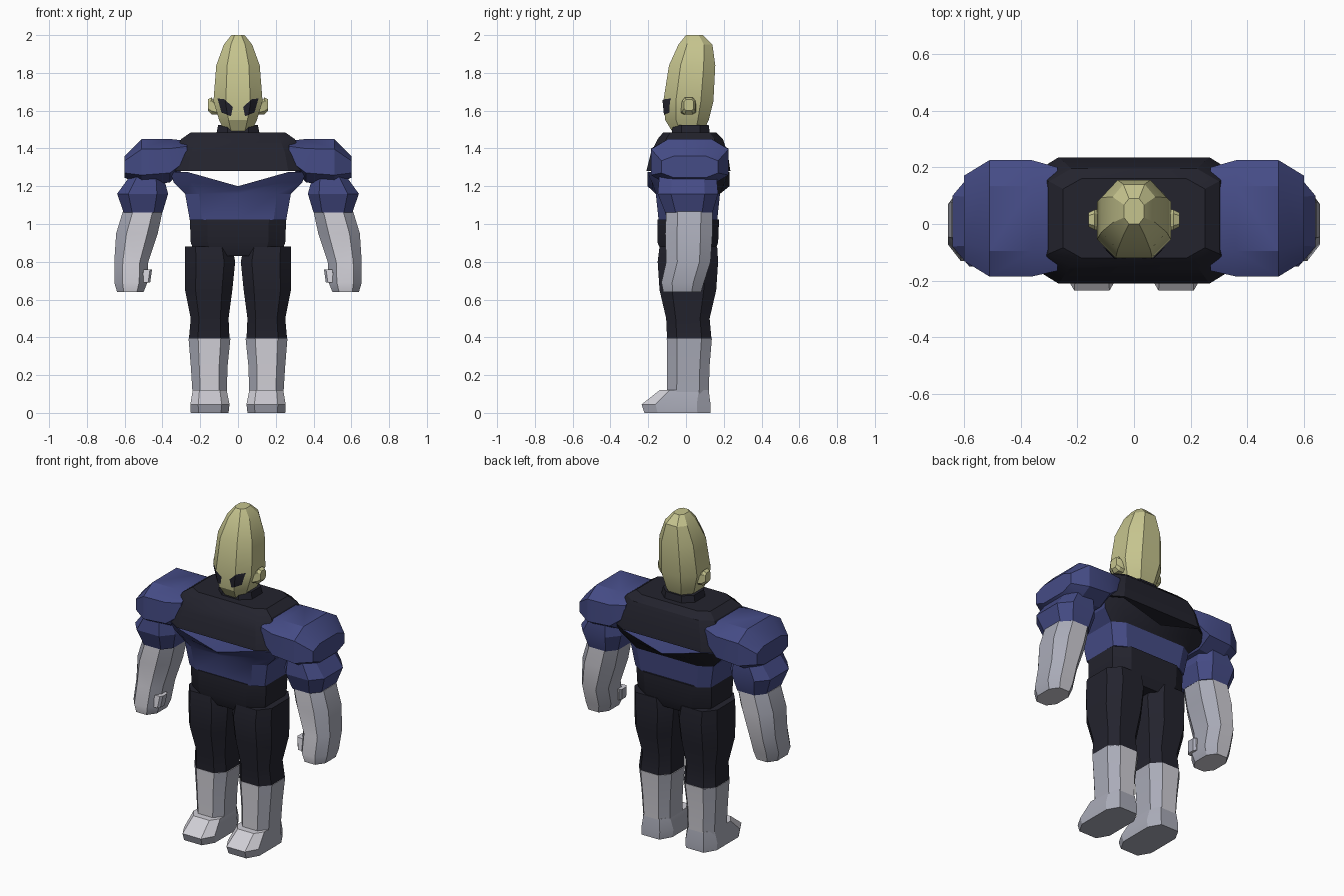
import bpy, bmesh, math
from mathutils import Vector

if "Cube" in bpy.data.objects:
    bpy.data.objects.remove(bpy.data.objects["Cube"], do_unlink=True)


def material(name, rgb):
    m = bpy.data.materials.new(name)
    m.use_nodes = True
    m.diffuse_color = (*rgb, 1)
    bsdf = next(n for n in m.node_tree.nodes if n.type == 'BSDF_PRINCIPLED')
    bsdf.inputs["Base Color"].default_value = (*rgb, 1)
    return m


SKIN = material("pale_yellow", (0.56, 0.55, 0.27))
BLUE = material("navy_blue", (0.06, 0.072, 0.24))
BLACK = material("soft_black", (0.017, 0.017, 0.027))
WHITE = material("pale_grey", (0.63, 0.62, 0.67))
GREY = material("lavender_grey", (0.40, 0.41, 0.48))


def loft_mesh(sections, axis='z', chamfer=0.25):
    """Eight-sided loft; each section is (level, a0, a1, b0, b1)."""
    bm = bmesh.new()
    rings = []
    for t, a0, a1, b0, b1 in sections:
        ca, cb = (a1 - a0) * chamfer, (b1 - b0) * chamfer
        outline = [(a0 + ca, b0), (a1 - ca, b0), (a1, b0 + cb), (a1, b1 - cb),
                   (a1 - ca, b1), (a0 + ca, b1), (a0, b1 - cb), (a0, b0 + cb)]
        rings.append([bm.verts.new((a, b, t) if axis == 'z' else (t, a, b))
                      for a, b in outline])
    for low, high in zip(rings, rings[1:]):
        for i in range(8):
            j = (i + 1) % 8
            bm.faces.new((low[i], low[j], high[j], high[i]))
    bm.faces.new(rings[0][::-1])
    bm.faces.new(rings[-1])
    bmesh.ops.recalc_face_normals(bm, faces=bm.faces)
    return bm


def finish(name, bm, mats, rule=None, side=1):
    if side < 0:
        bmesh.ops.scale(bm, vec=(-1, 1, 1), verts=bm.verts)
        bmesh.ops.reverse_faces(bm, faces=bm.faces)
    bm.normal_update()
    if rule:
        for f in bm.faces:
            f.material_index = int(rule(f))
    me = bpy.data.meshes.new(name)
    bm.to_mesh(me)
    bm.free()
    for m in mats:
        me.materials.append(m)
    ob = bpy.data.objects.new(name, me)
    bpy.context.collection.objects.link(ob)
    bpy.ops.object.select_all(action='DESELECT')
    ob.select_set(True)
    bpy.context.view_layer.objects.active = ob
    bpy.ops.object.shade_smooth_by_angle(angle=math.radians(25))
    return ob


def sideways(f):
    return abs(f.normal.x) > 0.5


# Head
HEAD = [(1.485, -0.07, 0.07, -0.07, 0.09), (1.55, -0.10, 0.10, -0.11, 0.12),
        (1.65, -0.13, 0.13, -0.12, 0.145), (1.84, -0.115, 0.115, -0.09, 0.155),
        (1.95, -0.075, 0.075, -0.04, 0.14), (2.0, -0.035, 0.035, 0.0, 0.09)]
finish("head", loft_mesh(HEAD), [SKIN])

# Slanted eyes, trimmed from the head surface and lifted slightly
EYE = [(0.035, 1.57), (0.085, 1.59), (0.107, 1.665), (0.07, 1.66), (0.025, 1.62)]
for side, label in ((1, "left"), (-1, "right")):
    bm = loft_mesh(HEAD)
    cuts = [(Vector((0, 0, 0)), Vector((0, 1, 0)))]
    for (x0, z0), (x1, z1) in zip(EYE, EYE[1:] + EYE[:1]):
        cuts.append((Vector((x0, 0, z0)), Vector((z1 - z0, 0, x0 - x1))))
    for co, no in cuts:
        bmesh.ops.bisect_plane(bm, geom=bm.verts[:] + bm.edges[:] + bm.faces[:],
                               plane_co=co, plane_no=no, clear_outer=True)
    bmesh.ops.translate(bm, vec=(0.002, -0.004, 0), verts=bm.verts)
    finish(label + "_eye", bm, [BLACK], side=side)

# Neck, chest and waist
finish("neck", loft_mesh([(1.45, -0.12, 0.12, -0.08, 0.13),
                          (1.525, -0.105, 0.105, -0.07, 0.12)]), [BLACK])
finish("chest", loft_mesh([(1.28, -0.36, 0.36, -0.21, 0.235),
                           (1.38, -0.335, 0.335, -0.185, 0.22),
                           (1.45, -0.30, 0.30, -0.15, 0.195),
                           (1.485, -0.25, 0.25, -0.12, 0.16)], chamfer=0.13), [BLACK])
finish("waist", loft_mesh([(0.83, -0.22, 0.22, -0.12, 0.14),
                           (0.90, -0.25, 0.25, -0.15, 0.17),
                           (1.025, -0.255, 0.255, -0.15, 0.175)], chamfer=0.18), [BLACK])

# Abdomen, its top rim dipping in the middle to leave a gap under the chest
bm = loft_mesh([(1.02, -0.255, 0.255, -0.145, 0.165), (1.16, -0.28, 0.28, -0.16, 0.18),
                (1.22, -0.34, 0.34, -0.18, 0.205), (1.275, -0.36, 0.36, -0.205, 0.23)],
               chamfer=0.13)
bmesh.ops.bisect_plane(bm, geom=bm.verts[:] + bm.edges[:] + bm.faces[:],
                       plane_co=(0, 0, 0), plane_no=(1, 0, 0))
for v in bm.verts:
    if abs(v.co.x) < 0.001:
        if v.co.z > 1.25:
            v.co.z = 1.20
        elif v.co.z > 1.2:
            v.co.z = 1.18
finish("abdomen", bm, [BLUE, BLACK],
       lambda f: f.normal.y > 0.2 and f.calc_center_median().z > 1.17)

# Paired parts: (name, sections, axis, chamfer, materials, colour rule)
PAIRS = [
    ("ear", [(0.10, -0.03, 0.055, 1.58, 1.62), (0.14, -0.02, 0.05, 1.58, 1.67),
             (0.16, -0.01, 0.04, 1.60, 1.66)], 'x', 0.2, [SKIN], None),
    ("shoulder", [(0.27, -0.165, 0.20, 1.31, 1.44), (0.36, -0.185, 0.225, 1.22, 1.45),
                  (0.51, -0.185, 0.225, 1.205, 1.45), (0.60, -0.13, 0.17, 1.245, 1.36)],
     'x', 0.22, [BLUE], None),
    ("upper_arm", [(1.06, 0.40, 0.605, -0.11, 0.14), (1.16, 0.37, 0.64, -0.15, 0.17),
                   (1.27, 0.40, 0.56, -0.14, 0.16)], 'z', 0.22, [BLUE], None),
    ("glove", [(0.64, 0.50, 0.64, -0.12, 0.08), (0.69, 0.48, 0.655, -0.13, 0.095),
               (0.80, 0.475, 0.655, -0.105, 0.13), (0.95, 0.425, 0.645, -0.11, 0.14),
               (1.065, 0.40, 0.61, -0.105, 0.14)], 'z', 0.25, [WHITE, GREY], sideways),
    ("thumb", [(0.69, 0.465, 0.52, -0.10, -0.03), (0.76, 0.455, 0.51, -0.09, -0.02)],
     'z', 0.2, [WHITE, GREY], sideways),
    ("thigh", [(0.39, 0.045, 0.26, -0.10, 0.135), (0.50, 0.05, 0.25, -0.105, 0.125),
               (0.65, 0.03, 0.28, -0.14, 0.16), (0.80, 0.015, 0.28, -0.15, 0.17),
               (0.88, 0.03, 0.28, -0.14, 0.165)], 'z', 0.22, [BLACK], None),
    ("boot", [(0.09, 0.06, 0.24, -0.10, 0.12), (0.25, 0.055, 0.25, -0.10, 0.125),
              (0.395, 0.04, 0.262, -0.102, 0.137)], 'z', 0.23, [WHITE, GREY], sideways),
    ("foot", [(0.0, 0.05, 0.25, -0.22, 0.13), (0.045, 0.045, 0.252, -0.235, 0.13),
              (0.12, 0.06, 0.24, -0.14, 0.12)], 'z', 0.2, [WHITE, GREY],
     lambda f: abs(f.normal.z) < 0.4 or f.normal.z < 0),
]
for side, label in ((1, "left"), (-1, "right")):
    for name, sections, axis, chamfer, mats, rule in PAIRS:
        finish(label + "_" + name, loft_mesh(sections, axis, chamfer), mats, rule, side)
